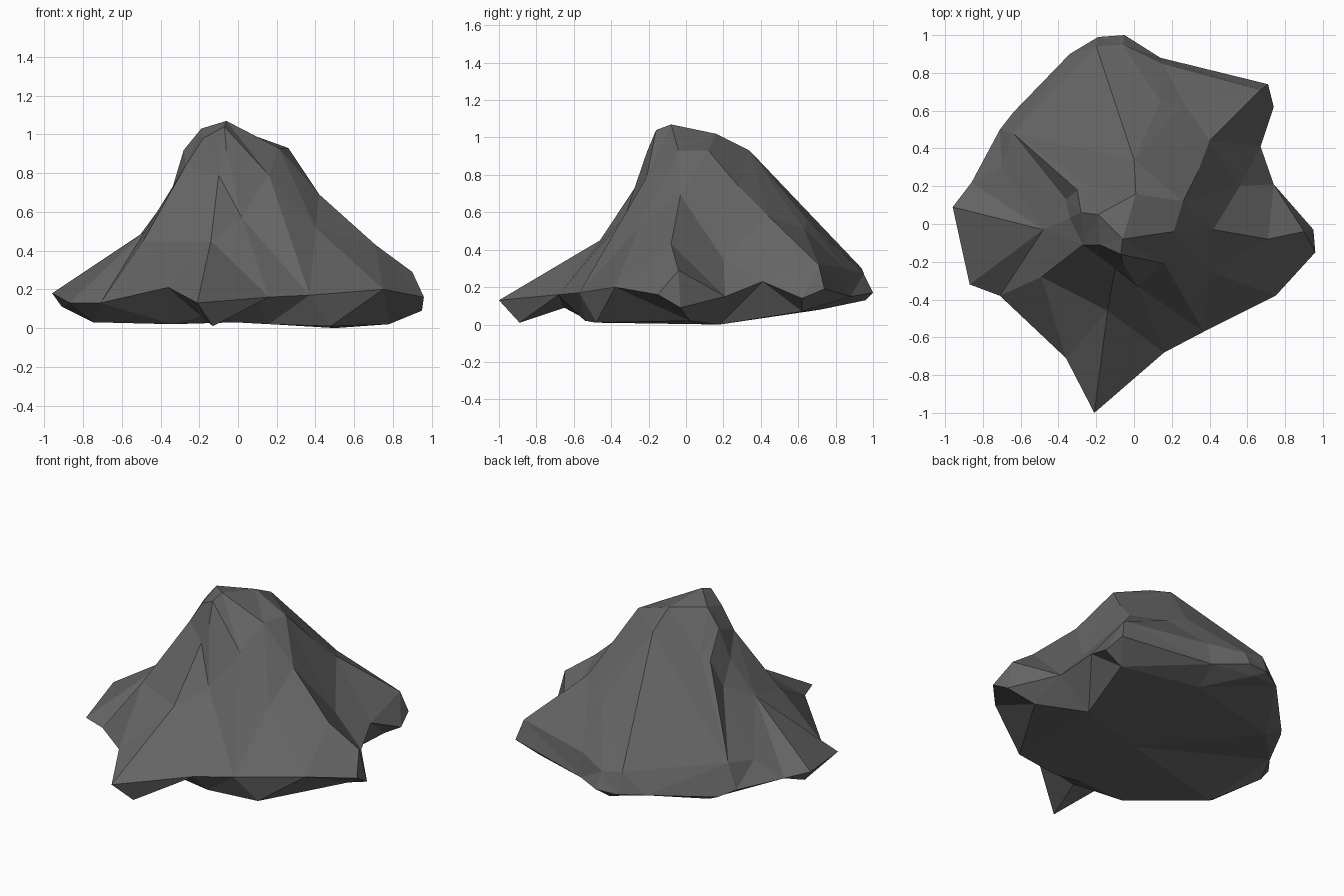
import bpy, bmesh
from mathutils import Vector
from mathutils.geometry import delaunay_2d_cdt

# Outer edge of the rock, counter-clockwise from the front toe
rim = [(-0.21, -1.0, 0.13), (0.16, -0.68, 0.16), (0.37, -0.57, 0.17), (0.75, -0.38, 0.20),
       (0.96, -0.15, 0.16), (0.95, -0.03, 0.09), (0.74, 0.21, 0.15), (0.67, 0.41, 0.23),
       (0.74, 0.62, 0.14), (0.71, 0.74, 0.19), (0.14, 0.88, 0.15), (-0.05, 1.0, 0.17),
       (-0.19, 0.99, 0.17), (-0.34, 0.90, 0.17), (-0.64, 0.59, 0.12), (-0.71, 0.50, 0.15),
       (-0.86, 0.22, 0.16), (-0.96, 0.09, 0.18), (-0.87, -0.32, 0.13), (-0.71, -0.38, 0.13),
       (-0.36, -0.71, 0.21)]

# Named points on the ridge lines
peak, brow, chin = (-0.06, -0.08, 1.07), (-0.07, -0.16, 1.04), (-0.06, -0.21, 0.92)
face, crest = (-0.10, -0.235, 0.79), (-0.14, -0.46, 0.45)
crown, nape, back = (0.01, 0.16, 1.02), (0.0, 0.34, 0.93), (0.14, 0.65, 0.56)
foot, heel = (-0.64, 0.48, 0.30), (-0.20, 0.94, 0.30)
cleft_top, cleft_low = (-0.30, 0.18, 0.76), (-0.36, 0.13, 0.59)
west = (-0.48, -0.03, 0.50)

# Peak, shoulders, ridges and gullies
top = [peak, brow, chin, face, crest, crown, nape, back, foot, heel, cleft_top, cleft_low, west,
       (-0.19, 0.05, 1.03), (0.26, 0.12, 0.93), (0.21, -0.04, 0.93), (-0.24, 0.20, 0.79),
       (-0.28, 0.06, 0.92), (-0.18, -0.11, 0.98), (-0.27, -0.11, 0.84), (-0.34, 0.03, 0.72),
       (-0.49, -0.28, 0.45), (0.02, -0.33, 0.57), (0.16, -0.21, 0.79), (0.40, -0.25, 0.52),
       (0.42, -0.03, 0.69), (0.71, -0.08, 0.43), (0.90, -0.04, 0.29), (0.56, 0.20, 0.35),
       (0.34, 0.28, 0.74), (0.40, 0.44, 0.58), (0.27, 0.63, 0.51), (0.67, 0.71, 0.32),
       (0.15, 0.85, 0.30), (-0.06, 0.95, 0.27), (-0.70, 0.30, 0.27)]

# Creases that must stay as edges
creases = [(peak, brow), (brow, chin), (chin, face), (crest, rim[0]), (crest, rim[1]),
           (crest, rim[20]), (peak, crown), (crown, nape), (nape, back), (foot, heel),
           (foot, cleft_top), (foot, cleft_low), (west, rim[17])]

# Shallow underside, hollowed behind the front toe
under = [(-0.13, -0.89, 0.01), (-0.08, -0.65, 0.09), (0.10, -0.67, 0.14), (-0.02, -0.52, 0.03),
         (0.16, -0.54, 0.02), (0.48, -0.48, 0.01), (0.78, 0.02, 0.02), (0.50, 0.18, 0.0),
         (0.62, 0.62, 0.07), (0.10, 0.72, 0.08), (-0.12, 0.96, 0.13), (-0.55, 0.55, 0.07),
         (-0.91, 0.08, 0.11), (-0.75, -0.20, 0.03), (-0.34, -0.52, 0.02), (0.0, 0.0, 0.03)]

bm = bmesh.new()
rim_verts = [bm.verts.new(p) for p in rim]


def skin(points, edges=()):
    """Triangulate a sheet of points inside the shared rim."""
    src = rim + points
    verts = rim_verts + [bm.verts.new(p) for p in points]
    _, _, faces, orig, _, _ = delaunay_2d_cdt(
        [Vector(p[:2]) for p in src], [(src.index(a), src.index(b)) for a, b in edges],
        [list(range(len(rim)))], 1, 1e-5)
    for f in faces:
        bm.faces.new([verts[orig[i][0]] for i in f])


skin(top, creases)
skin(under)
bmesh.ops.recalc_face_normals(bm, faces=bm.faces)

# Rock mound
mesh = bpy.data.meshes.new("rock_mound")
bm.to_mesh(mesh)
bm.free()
rock = bpy.data.objects.new("rock_mound", mesh)
bpy.context.collection.objects.link(rock)
mat = bpy.data.materials.new("dark_stone")
mat.diffuse_color = (0.13, 0.13, 0.13, 1)
mesh.materials.append(mat)
